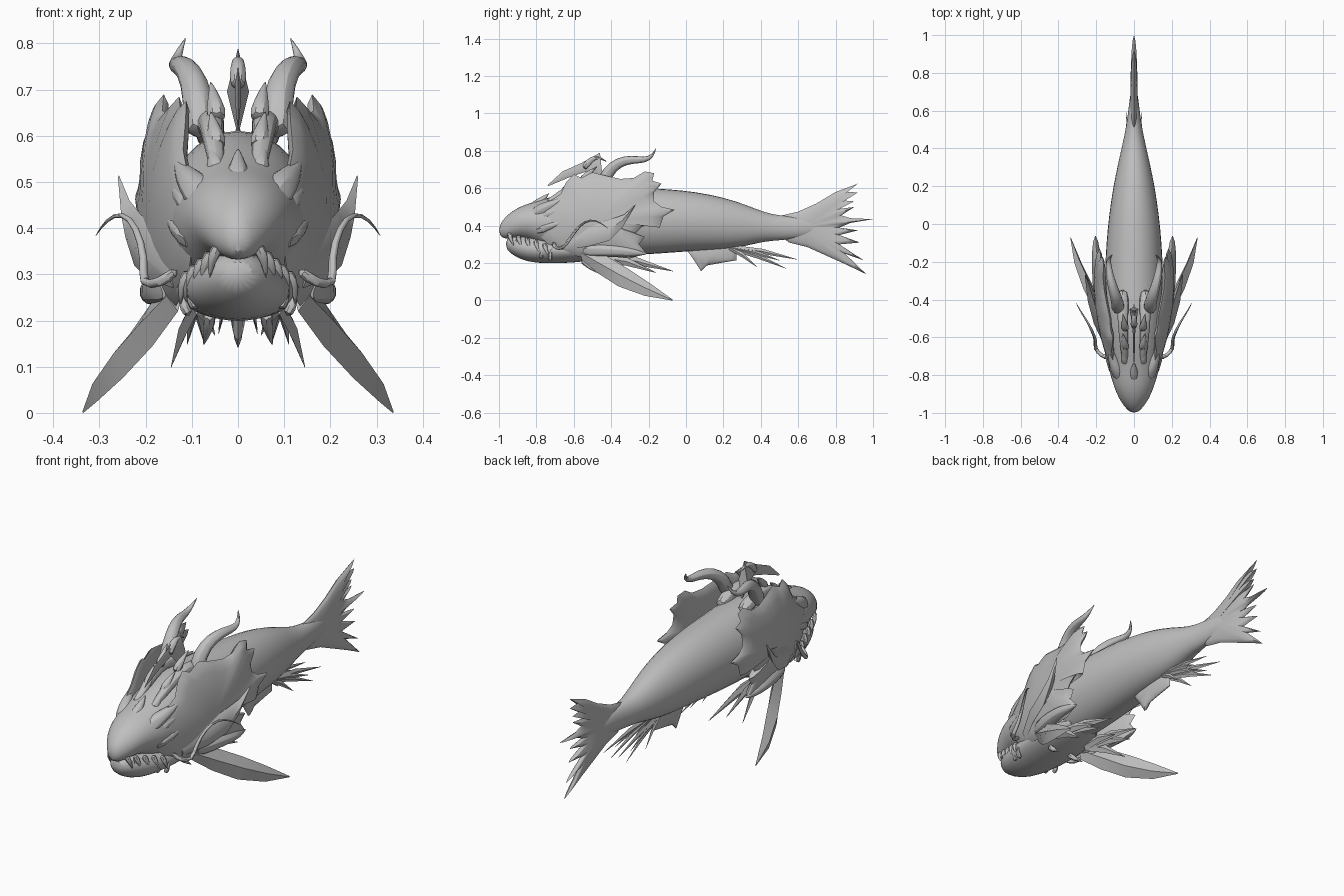
import bpy
import bmesh
import math
from mathutils import Vector

default_cube = bpy.data.objects.get("Cube")
if default_cube:
    bpy.data.objects.remove(default_cube, do_unlink=True)

SHADE = .52
skin = bpy.data.materials.new("stone grey skin")
skin.use_nodes = True
skin.diffuse_color = (SHADE, SHADE, SHADE, 1)
skin.node_tree.nodes["Principled BSDF"].inputs["Base Color"].default_value = (SHADE, SHADE, SHADE, 1)
parts = []


def finish(name, mesh_builder, mirror=False, smooth_levels=0):
    """Turn a bmesh into a named object, with optional mirroring and subdivision."""
    bmesh.ops.recalc_face_normals(mesh_builder, faces=mesh_builder.faces)
    mesh = bpy.data.meshes.new(name)
    mesh_builder.to_mesh(mesh)
    mesh_builder.free()
    mesh.materials.append(skin)
    part = bpy.data.objects.new(name, mesh)
    bpy.context.collection.objects.link(part)
    if mirror:
        modifier = part.modifiers.new("Mirror", "MIRROR")
        modifier.use_mirror_merge = False
    if smooth_levels:
        modifier = part.modifiers.new("Subdivision", "SUBSURF")
        modifier.levels = modifier.render_levels = smooth_levels
    parts.append(part)
    return part


def loft(name, rings, mirror=False, smooth_levels=0):
    """Skin a row of closed rings and cap both ends."""
    builder = bmesh.new()
    rows = [[builder.verts.new(point) for point in ring] for ring in rings]
    count = len(rows[0])
    for row, following in zip(rows, rows[1:]):
        for i in range(count):
            j = (i + 1) % count
            builder.faces.new((row[i], row[j], following[j], following[i]))
    builder.faces.new(rows[0])
    builder.faces.new(rows[-1])
    return finish(name, builder, mirror, smooth_levels)


def hull(name, sections, sides=16):
    """Loft oval sections given as y, half width, top and bottom."""
    rings = []
    for y, width, top, bottom in sections:
        middle, half = (top + bottom) / 2, (top - bottom) / 2
        angles = [math.tau * i / sides for i in range(sides)]
        rings.append([(width * math.cos(a), y, middle + half * math.sin(a)) for a in angles])
    return loft(name, rings, smooth_levels=1)


def spike(name, path, radius, mirror=True, sides=7, power=.8):
    """Tapering round tube along a path."""
    path = [Vector(p) for p in path]
    last = len(path) - 1
    rings = []
    for i, point in enumerate(path):
        tangent = (path[min(i + 1, last)] - path[max(i - 1, 0)]).normalized()
        across = tangent.cross(Vector((1, 0, 0))).normalized()
        up = tangent.cross(across)
        r = radius * (1 - i / last) ** power + .001
        angles = [math.tau * k / sides for k in range(sides)]
        rings.append([point + r * (across * math.cos(a) + up * math.sin(a)) for a in angles])
    return loft(name, rings, mirror, 1)


def blade(name, upper, lower, thick, mirror=True):
    """Lens-shaped fin stretched between two edges."""
    upper, lower = [Vector(p) for p in upper], [Vector(p) for p in lower]
    last = len(upper) - 1
    widest = max((a - b).length for a, b in zip(upper, lower))
    rings = []
    for i, (a, b) in enumerate(zip(upper, lower)):
        tangent = upper[min(i + 1, last)] - upper[max(i - 1, 0)]
        normal = tangent.cross(b - a).normalized()
        offset = normal * thick * (a - b).length / widest
        rings.append([a, (a + b) / 2 + offset, b, (a + b) / 2 - offset])
    return loft(name, rings, mirror)


def ray(name, root, tip, width):
    """Thin pointed fin ray that sags a little."""
    root, tip = Vector(root), Vector(tip)
    middle = (root + tip) / 2 + Vector((0, 0, width / 3))
    rise = Vector((0, 0, width / 2))
    blade(name, [root + rise, middle + rise, tip], [root - rise, middle - rise, tip - rise / 9], width / 4)


def plate(name, centre, outline, surface, thick, mirror=False):
    """Fan-shaped plate in the side plane, bent by a surface rule for x."""
    builder = bmesh.new()
    centre = Vector(centre)
    outline = [Vector(p) for p in outline]
    rim = [builder.verts.new((surface(*p), *p)) for p in outline]
    count = len(rim)
    for side in (1, -1):
        previous = None
        for t in (.2, .4, .6, .8, .92, 1):
            if t == 1:
                row = rim
            else:
                spots = [centre.lerp(p, t) for p in outline]
                row = [builder.verts.new((surface(*s) + side * thick * math.sqrt(1 - t * t), *s))
                       for s in spots]
            for i in range(count):
                j = (i + 1) % count
                if previous:
                    builder.faces.new((previous[i], previous[j], row[j], row[i]))
            if not previous:
                builder.faces.new(row)
            previous = row
    return finish(name, builder, mirror)


def frill_surface(y, z):
    """Frill hugs the cheeks at the front and flares away from the body behind."""
    back = y + .75
    return .112 + .24 * back - .15 * back ** 2 - .5 * (z - .42) ** 2


# Head, trunk and tail stem as one smooth hull
hull("body", [
    (-1, .018, .40, .35), (-.97, .05, .445, .325), (-.92, .085, .488, .335),
    (-.85, .112, .52, .33), (-.78, .134, .537, .29), (-.7, .15, .565, .255),
    (-.6, .16, .60, .24), (-.5, .165, .615, .235), (-.4, .162, .617, .235),
    (-.25, .157, .608, .24), (-.1, .15, .60, .25), (.05, .135, .585, .262),
    (.2, .112, .555, .27), (.32, .086, .515, .288), (.42, .063, .472, .315),
    (.5, .045, .455, .32), (.6, .03, .45, .33), (.72, .018, .43, .35)])
hull("lower_jaw", [
    (-.965, .03, .33, .275), (-.92, .068, .35, .236), (-.85, .10, .35, .205),
    (-.75, .125, .34, .195), (-.6, .145, .34, .20), (-.48, .14, .33, .215),
    (-.35, .10, .30, .245)])

# Teeth along both sides of the mouth
for i in range(5):
    y, x = -.945 + i * .047, .05 + i * .016
    line = .365 - i * .014
    spike("upper_tooth", [(x - .01, y, line), (x + .01, y + .005, line - .035),
                          (x + .01, y + .03, line - .08)], .019, power=1)
    spike("lower_tooth", [(x - .01, y + .03, line - .1), (x + .012, y + .03, line - .065),
                          (x + .006, y + .045, line - .02)], .016, power=1)

# Scalloped gill frill flaring out on each side
plate("gill_frill", (-.48, .43), [
    (-.8, .41), (-.77, .49), (-.72, .535), (-.67, .57), (-.64, .635), (-.6, .675), (-.56, .655),
    (-.5, .685), (-.42, .665), (-.35, .65), (-.28, .655), (-.22, .69), (-.17, .68), (-.18, .64),
    (-.13, .625), (-.17, .58), (-.17, .53), (-.13, .50), (-.06, .485), (-.12, .45), (-.14, .39),
    (-.19, .42), (-.24, .39), (-.27, .36), (-.22, .34), (-.25, .30), (-.21, .25), (-.3, .225),
    (-.4, .235), (-.5, .22), (-.6, .24), (-.7, .27), (-.77, .33)], frill_surface, .034, True)

# Flared cheek fins, gill lobes and curling whiskers
blade("cheek_fin", [(.14, -.66, .33), (.185, -.52, .40), (.215, -.4, .435), (.235, -.33, .46), (.258, -.27, .515)],
      [(.14, -.64, .27), (.195, -.52, .29), (.225, -.41, .32), (.243, -.34, .39), (.258, -.272, .505)], .025)
spike("gill_lobe", [(.13, -.56, .27), (.165, -.46, .27), (.185, -.35, .265), (.19, -.27, .255), (.185, -.2, .25)],
      .048, power=.5)
spike("whisker", [(.13, -.71, .31), (.17, -.7, .28), (.21, -.66, .275), (.2, -.62, .33), (.22, -.57, .405),
                  (.25, -.51, .435), (.285, -.46, .42), (.31, -.41, .38)], .014)

# Swept horns, central crest and the ridges between them
spike("back_horn", [(.085, -.46, .59), (.085, -.42, .69), (.105, -.36, .74), (.125, -.29, .755),
                    (.136, -.22, .75), (.133, -.18, .77), (.112, -.16, .815)], .042)
blade("crest_horn", [(0, -.74, .617), (0, -.66, .69), (0, -.56, .735), (0, -.46, .79)],
      [(0, -.735, .612), (0, -.62, .66), (0, -.53, .69), (0, -.44, .60)], .024, False)
spike("crest_barb", [(0, -.55, .70), (0, -.51, .755), (0, -.47, .77), (0, -.42, .74)], .024, False)
spike("skull_ridge", [(.06, -.34, .58), (.06, -.45, .63), (.058, -.55, .63), (.052, -.65, .58),
                      (.045, -.73, .53), (.04, -.78, .49)], .038, power=.5)
for y, z, length in ((-.74, .51, .075), (-.66, .57, .085), (-.56, .63, .09)):
    spike("ridge_spike", [(.045, y, z), (.05, y + .03, z + length / 2), (.06, y + length, z + length)], .03)
spike("nose_spike", [(0, -.84, .47), (0, -.78, .53), (0, -.73, .575)], .042, False)

# Brow and cheek spikes around the eye sockets
spike("brow_spike", [(.06, -.83, .44), (.1, -.75, .50), (.12, -.69, .52), (.138, -.64, .56)], .05)
spike("temple_spike", [(.08, -.79, .43), (.125, -.71, .475), (.152, -.62, .51)], .042)
spike("cheek_spike", [(.085, -.81, .37), (.135, -.72, .40), (.158, -.61, .435)], .038)

# Long pectoral fins sweeping down and back
blade("pectoral_fin", [(.145, -.54, .29), (.19, -.42, .235), (.235, -.31, .17), (.29, -.19, .09), (.336, -.07, .004)],
      [(.13, -.56, .22), (.185, -.47, .145), (.25, -.36, .075), (.305, -.22, .025), (.335, -.075, 0)], .028)

# Trailing pelvic rays
for tip in ((.145, -.24, .10), (.11, -.16, .15), (.075, -.07, .158), (.05, -.2, .17)):
    ray("pelvic_ray", (.09, -.47, .235), tip, .045)
spike("throat_barb", [(.06, -.56, .22), (.065, -.52, .18), (.075, -.47, .145)], .02)

# Webbed belly fin with a fan of rays behind it
plate("belly_fin", (.14, .25), [
    (0, .275), (.04, .22), (.08, .157), (.11, .187), (.18, .20), (.27, .215),
    (.27, .27), (.25, .31), (.12, .31)], lambda y, z: 0, .018)
for y, z in ((.38, .18), (.535, .172), (.5, .215), (.595, .22)):
    ray("belly_ray", (.015, .23, .285), (.042, y, z), .028)

# Ragged tail fan
plate("tail_fin", (.62, .39), [
    (.45, .39), (.5, .452), (.6, .475), (.7, .52), (.8, .58), (.92, .625), (.86, .58),
    (.92, .578), (.84, .535), (.9, .53), (.82, .49), (.9, .50), (.83, .455), (.88, .44),
    (1, .435), (.88, .415), (.82, .39), (.92, .375), (.82, .35), (.93, .31), (.82, .30),
    (.95, .215), (.85, .25), (.965, .14), (.85, .195), (.75, .24), (.65, .285), (.55, .31)],
    lambda y, z: 0, .02)

# Soft shading with crisp blade edges
bpy.ops.object.select_all(action="DESELECT")
for part in parts:
    part.select_set(True)
bpy.context.view_layer.objects.active = parts[0]
bpy.ops.object.shade_smooth_by_angle(angle=math.radians(50))
